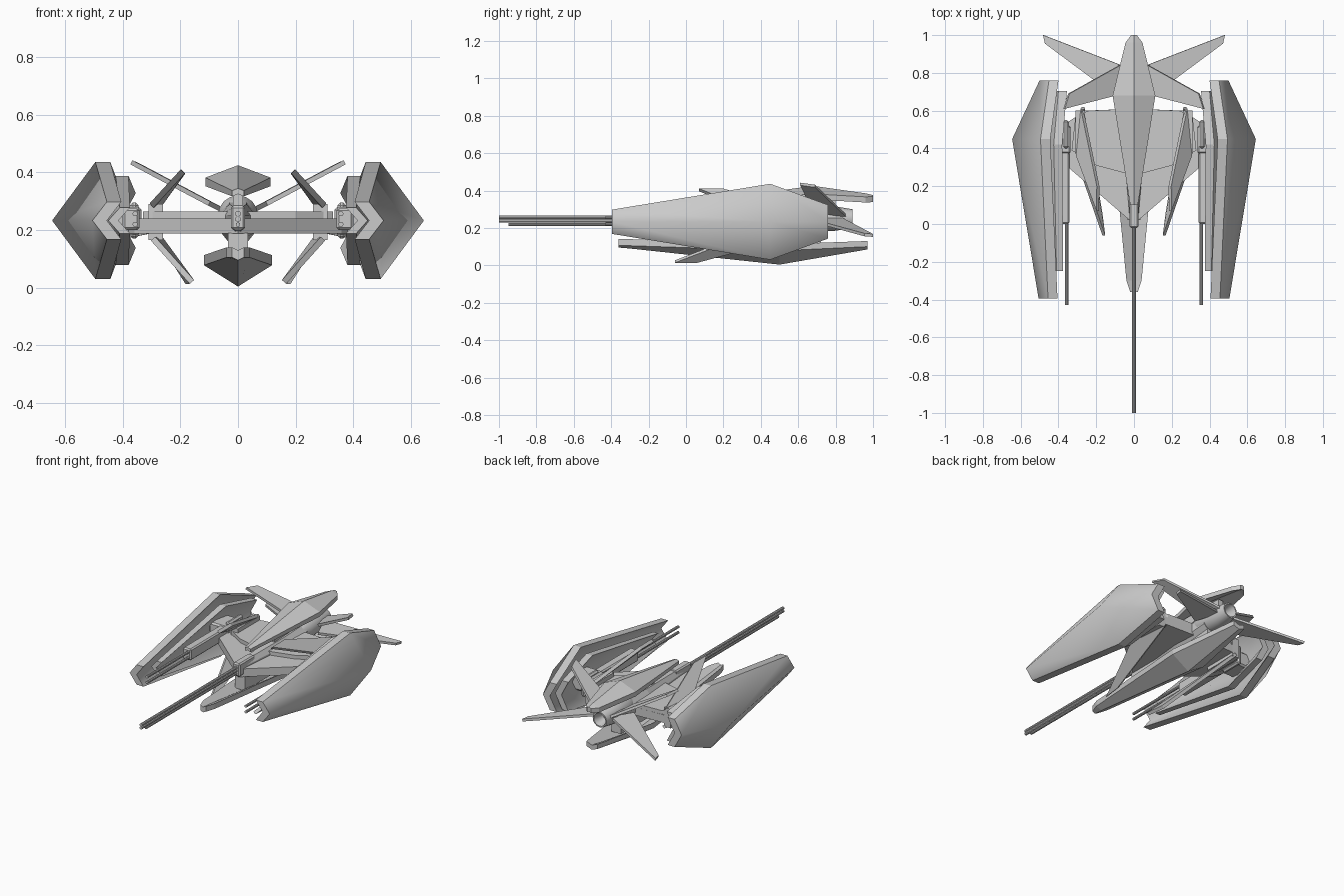
import bpy, bmesh, math
from mathutils import Vector

if "Cube" in bpy.data.objects:
    bpy.data.objects.remove(bpy.data.objects["Cube"])

ZC = 0.233  # height of the ship's centre plane


def finish(name, bm, mirror=False, smooth=None):
    bmesh.ops.recalc_face_normals(bm, faces=bm.faces)
    me = bpy.data.meshes.new(name)
    bm.to_mesh(me)
    bm.free()
    ob = bpy.data.objects.new(name, me)
    bpy.context.collection.objects.link(ob)
    if mirror:
        ob.modifiers.new("Mirror", 'MIRROR')
    if smooth:
        bpy.ops.object.select_all(action='DESELECT')
        ob.select_set(True)
        bpy.context.view_layer.objects.active = ob
        bpy.ops.object.shade_smooth_by_angle(angle=math.radians(smooth))
    return ob


def loft(rings):
    bm = bmesh.new()
    vs = [[bm.verts.new(p) for p in r] for r in rings]
    n = len(rings[0])
    for a, b in zip(vs, vs[1:]):
        for i in range(n):
            j = (i + 1) % n
            bm.faces.new((a[i], a[j], b[j], b[i]))
    bm.faces.new(vs[0])
    bm.faces.new(vs[-1])
    return bm, vs


def folded_shell(name, secs, sideways):
    """Folded plate; each section is (y, half width, ridge, edge, thickness)."""
    rings = []
    for y, w, ridge, edge, t in secs:
        pts = [(w, edge), (0, ridge), (-w, edge), (-w, edge - t), (0, ridge - t), (w, edge - t)]
        rings.append([(h, y, ZC + a) if sideways else (a, y, h) for a, h in pts])
    bm, vs = loft(rings)
    if sideways:  # smooth fold, crisp rims
        for f in bm.faces:
            f.smooth = True
        rim = {v for r in vs for i, v in enumerate(r) if i not in (1, 4)}
        for e in bm.edges:
            a, b = e.verts
            end = any(a in r and b in r for r in (vs[0], vs[-1]))
            if (a in rim and b in rim) or end:
                e.smooth = False
    return finish(name, bm, mirror=sideways)


def box(name, x, y, z, mirror=False, bevel=0.0):
    rings = [[(x[0], yy, z[0]), (x[1], yy, z[0]), (x[1], yy, z[1]), (x[0], yy, z[1])] for yy in y]
    bm, _ = loft(rings)
    if bevel:
        bmesh.ops.bevel(bm, geom=bm.edges[:], offset=bevel, segments=1, affect='EDGES')
    return finish(name, bm, mirror)


def tube(name, x, z, prof, n=16, mirror=False):
    """Round part along y from (y, radius) stations."""
    rings = [[(x + r * math.cos(2 * math.pi * i / n), y, z + r * math.sin(2 * math.pi * i / n))
              for i in range(n)] for y, r in prof]
    bm, _ = loft(rings)
    return finish(name, bm, mirror, smooth=35)


def blade(name, pts, t=0.02):
    p = [Vector(q) for q in pts]
    nrm = (p[2] - p[0]).cross(p[3] - p[1]).normalized() * t / 2
    bm, _ = loft([[q + nrm for q in p], [q - nrm for q in p]])
    return finish(name, bm, mirror=True)


def slab(name, outline, z0, z1):
    """Flat plate from a right-half outline starting and ending on x = 0."""
    full = outline + [(-x, y) for x, y in reversed(outline) if x > 0]
    bm, _ = loft([[(x, y, z) for x, y in full] for z in (z0, z1)])
    return finish(name, bm)


# Large side armour shells and the smaller layers inside them
folded_shell("side_armor", [(-0.395, 0.065, 0.505, 0.455, 0.05),
                            (0.45, 0.203, 0.645, 0.495, 0.052),
                            (0.76, 0.09, 0.50, 0.45, 0.05)], True)
folded_shell("inner_armor", [(-0.25, 0.045, 0.45, 0.41, 0.035),
                             (0.42, 0.155, 0.53, 0.425, 0.045),
                             (0.705, 0.095, 0.45, 0.40, 0.045)], True)

# Top canopy and bottom keel shells
folded_shell("top_canopy", [(0.10, 0.02, 0.345, 0.337, 0.02),
                            (0.68, 0.113, 0.425, 0.382, 0.03),
                            (0.96, 0.045, 0.385, 0.366, 0.03),
                            (1.0, 0.015, 0.375, 0.368, 0.03)], False)
folded_shell("keel_shell", [(-0.36, 0.02, 0.095, 0.105, -0.035),
                            (-0.30, 0.04, 0.09, 0.105, -0.035),
                            (0.50, 0.118, 0.004, 0.078, -0.035),
                            (0.97, 0.04, 0.085, 0.10, -0.03)], False)

# Swept main wing plate with a raised deck
slab("main_wing", [(0, 0.0), (0.36, 0.31), (0.38, 0.36), (0.38, 0.52), (0.26, 0.60), (0, 0.61)], 0.188, 0.24)
slab("wing_deck", [(0, 0.26), (0.05, 0.27), (0.20, 0.31), (0.33, 0.39), (0.31, 0.57), (0.24, 0.60), (0, 0.61)],
     0.24, 0.264)

# Central fuselage: octagonal, tapering to the nose
rings = []
for y, w, lo, hi in [(-0.01, 0.02, 0.20, 0.27), (0.12, 0.03, 0.17, 0.28),
                     (0.45, 0.06, 0.155, 0.29), (0.72, 0.06, 0.18, 0.30)]:
    c, h = (lo + hi) / 2, (hi - lo) / 2
    rings.append([(w * a, y, c + h * b) for a, b in
                  [(1, .45), (.5, 1), (-.5, 1), (-1, .45), (-1, -.45), (-.5, -1), (.5, -1), (1, -.45)]])
bm, _ = loft(rings)
finish("fuselage", bm)

# Rear engine with hollow nozzle
tube("engine", 0, 0.25, [(0.60, 0.05), (0.66, 0.07), (0.80, 0.065), (0.89, 0.05), (0.89, 0.042), (0.82, 0.025)])

# Struts holding canopy and keel
box("canopy_strut", (-0.018, 0.018), (0.35, 0.80), (0.27, 0.36))
box("keel_strut", (-0.035, 0.035), (0.02, 0.72), (0.10, 0.19))

# Tail wings: upper pair swept forward, lower pair swept back
blade("upper_wing", [(0.04, 0.86, 0.262), (0.345, 0.69, 0.424), (0.37, 0.61, 0.435), (0.10, 0.68, 0.292)], 0.016)
blade("rear_wing", [(0.04, 0.83, 0.25), (0.48, 1.0, 0.16), (0.47, 0.955, 0.163), (0.10, 0.68, 0.238)], 0.016)

# Forward-swept fins above and below the wing, with their feet
blade("upper_fin", [(0.275, 0.61, 0.285), (0.19, 0.20, 0.403), (0.192, 0.07, 0.403), (0.30, 0.36, 0.285)])
blade("lower_fin", [(0.27, 0.62, 0.17), (0.175, 0.06, 0.02), (0.16, -0.06, 0.02), (0.295, 0.33, 0.17)])
box("fin_foot", (0.26, 0.31), (0.37, 0.60), (0.165, 0.29), True)

# Pylons joining the wing to the side armour
box("pylon", (0.335, 0.47), (0.37, 0.52), (0.185, 0.28), True, 0.01)
box("pylon_collar", (0.345, 0.375), (0.40, 0.55), (0.17, 0.295), True, 0.01)

# Long nose gun: stacked barrels and mount
for i, (z, y, r) in enumerate([(0.257, -1.0, 0.010), (0.238, -1.0, 0.010), (0.219, -0.95, 0.008)]):
    tube(f"nose_barrel_{i + 1}", 0, z, [(y, r), (0.1, r)], 10)
box("gun_mount", (-0.025, 0.025), (-0.02, 0.14), (0.20, 0.285), False, 0.008)

# Side guns: two stacked barrels and housing on each side
for i, z in enumerate((0.257, 0.22)):
    tube(f"side_barrel_{i + 1}", 0.357, z, [(-0.43, 0.009), (0.36, 0.009)], 10, True)
box("side_gun_housing", (0.342, 0.40), (0.0, 0.40), (0.20, 0.275), True, 0.008)
